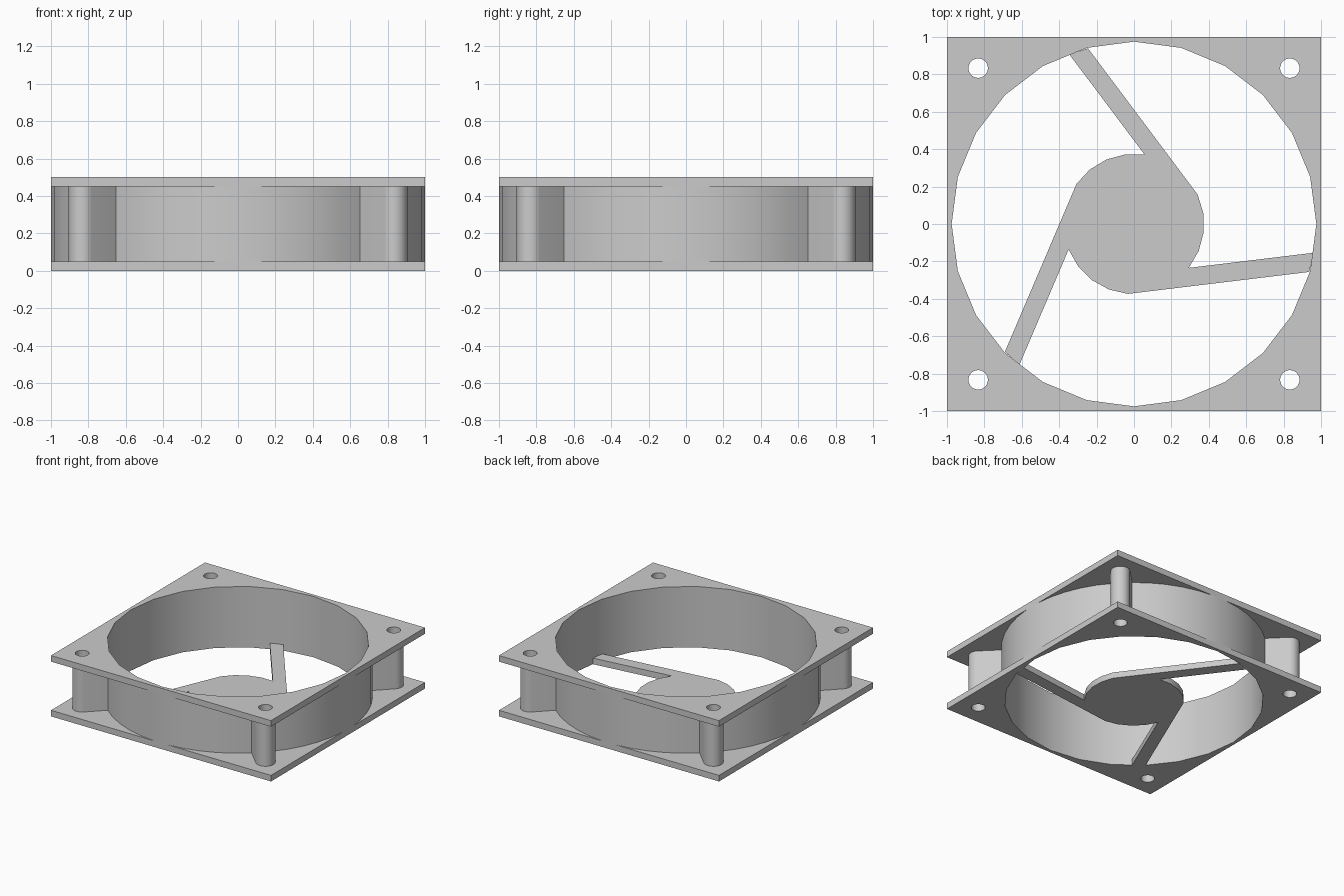
import bpy, bmesh
from math import radians, degrees, cos, sin, acos, asin, sqrt

cube = bpy.data.objects.get("Cube")
if cube:
    bpy.data.objects.remove(cube, do_unlink=True)

grey = bpy.data.materials.new("matte grey")
grey.use_nodes = True
grey.diffuse_color = (0.6, 0.6, 0.6, 1)
grey.node_tree.nodes["Principled BSDF"].inputs["Base Color"].default_value = (0.6, 0.6, 0.6, 1)

THICK, HEIGHT = 0.05, 0.5          # flange thickness, total height
BORE, HOLE_AT = 0.975, 0.833       # inner duct radius, screw hole offset
HOLE, BOSS = 0.052, 0.073          # screw hole and boss radii
HUB, ARM_OUT, ARM_IN = 0.375, 0.367, 0.268


def polar(r, deg, cx=0, cy=0):
    return (cx + r * cos(radians(deg)), cy + r * sin(radians(deg)))


def circle(r, sides, cx=0, cy=0, phase=0):
    return [polar(r, phase + 360 * i / sides, cx, cy) for i in range(sides)]


def arc(r, start, end, steps, cx=0, cy=0):
    return [polar(r, start + (end - start) * i / steps, cx, cy) for i in range(steps + 1)]


def extrude_profile(name, loops, z0, z1):
    """Fill closed loops (inner ones become holes) and extrude from z0 to z1."""
    curve = bpy.data.curves.new(name + " profile", "CURVE")
    curve.dimensions, curve.fill_mode = "2D", "BOTH"
    curve.extrude = (z1 - z0) / 2
    for loop in loops:
        spline = curve.splines.new("POLY")
        spline.points.add(len(loop) - 1)
        for point, (x, y) in zip(spline.points, loop):
            point.co = (x, y, 0, 1)
        spline.use_cyclic_u = True
    temp = bpy.data.objects.new(name + " temp", curve)
    mesh = bpy.data.meshes.new_from_object(temp)
    bpy.data.objects.remove(temp)
    bpy.data.curves.remove(curve)

    bm = bmesh.new()
    bm.from_mesh(mesh)
    bmesh.ops.remove_doubles(bm, verts=bm.verts, dist=0.0001)
    bmesh.ops.translate(bm, verts=bm.verts, vec=(0, 0, (z0 + z1) / 2))
    bmesh.ops.recalc_face_normals(bm, faces=bm.faces)
    bm.to_mesh(mesh)
    bm.free()
    mesh.name = name
    mesh.materials.clear()
    mesh.materials.append(grey)
    obj = bpy.data.objects.new(name, mesh)
    bpy.context.collection.objects.link(obj)
    bpy.ops.object.select_all(action="DESELECT")
    obj.select_set(True)
    bpy.context.view_layer.objects.active = obj
    bpy.ops.object.shade_smooth_by_angle(angle=radians(20))
    return obj


# Openings shared by the flanges and the duct
openings = [circle(BORE, 24)]
openings += [circle(HOLE, 24, sx * HOLE_AT, sy * HOLE_AT) for sx in (-1, 1) for sy in (-1, 1)]

# Square flanges
square = [(-1, -1), (1, -1), (1, 1), (-1, 1)]
extrude_profile("bottom_flange", [square] + openings, 0, THICK)
extrude_profile("top_flange", [square] + openings, HEIGHT - THICK, HEIGHT)

# Round duct with a screw boss bridged to it at each corner
ring_radius = 1 / cos(radians(3.75))
lug = degrees(asin(BOSS))
outline = []
for k in range(4):
    corner = 45 + 90 * k
    cx, cy = polar(HOLE_AT * sqrt(2), corner)
    outline.append(polar(1, corner - lug))
    outline += arc(BOSS, corner - 90, corner + 90, 14, cx, cy)
    outline.append(polar(1, corner + lug))
    outline += arc(ring_radius, corner + 11.25, corner + 78.75, 9)
extrude_profile("duct", [outline] + openings, THICK, HEIGHT - THICK)

# Hub with three tangential arms
END = 0.971
outline = []
for k in range(3):
    a = 36.9 + 120 * k
    outline.append(polar(END, a + degrees(acos(ARM_OUT / END))))
    outline.append(polar(END, a + degrees(acos(ARM_IN / END))))
    start = a + degrees(acos(ARM_IN / HUB))
    end = a + 120 - degrees(acos(ARM_OUT / HUB))
    outline += arc(HUB, start, end, 4)
extrude_profile("motor_mount", [outline], 0, THICK)
